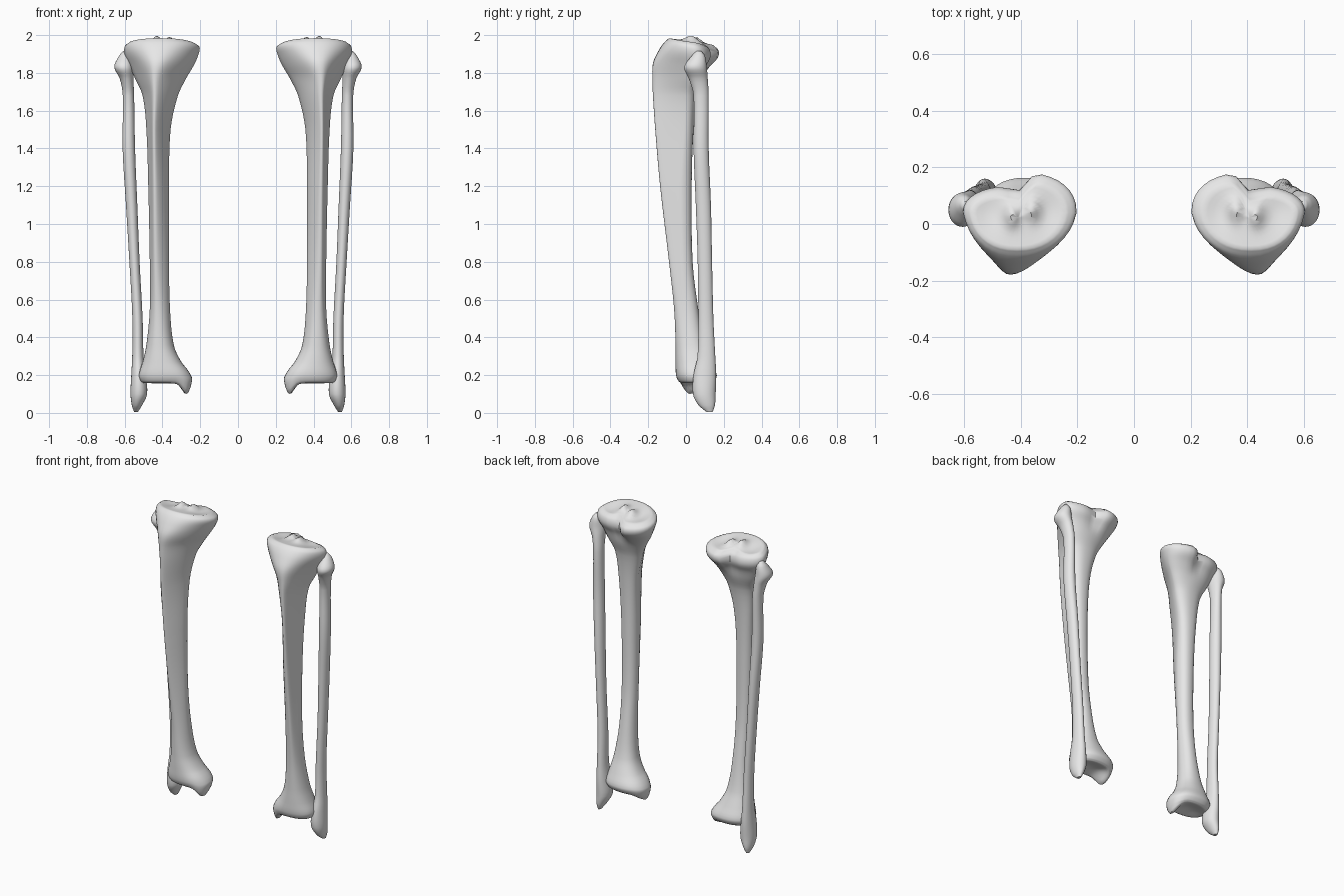
import bpy, bmesh, math

if "Cube" in bpy.data.objects:
    bpy.data.objects.remove(bpy.data.objects["Cube"])

bone = bpy.data.materials.new("bone_grey")
bone.use_nodes = True
colour = (0.8, 0.8, 0.8, 1)
bone.diffuse_color = colour
bone.node_tree.nodes["Principled BSDF"].inputs["Base Color"].default_value = colour

SIDES = 36


def bump(d, width):
    return math.exp(-(d / width) ** 2)


def ramp(v, low, high):
    t = min(1, max(0, (v - low) / (high - low)))
    return t * t * (3 - 2 * t)


def power(v, e):
    return math.copysign(abs(v) ** e, v)


def refine(rows, steps):
    """Smoothly add rows between the given ones."""
    out = []
    for i in range(len(rows) - 1):
        before, a, b = rows[max(i - 1, 0)], rows[i], rows[i + 1]
        after = rows[min(i + 2, len(rows) - 1)]
        h = a[0] - b[0]
        for k in range(steps):
            t = k / steps
            row = []
            for p, q, r, s, in zip(before, a, b, after):
                m0 = (r - p) * h / (before[0] - b[0])
                m1 = (s - q) * h / (a[0] - after[0])
                row.append(q + t * m0 + t * t * (3 * (r - q) - 2 * m0 - m1)
                           + t ** 3 * (2 * (q - r) + m0 + m1))
            row[0] = a[0] - t * h
            out.append(row)
    return out + [list(rows[-1])]


def tibia_ring(row):
    """Rounded triangle with a front crest and two rear lobes."""
    z, x0, x1, y0, ym, y1, tri, lobe = row
    mid, half = (x0 + x1) / 2, (x1 - x0) / 2
    ring = []
    for i in range(SIDES):
        a = math.tau * i / SIDES
        c, s = power(math.cos(a), 0.88), power(math.sin(a), 0.88)
        front = max(0, -s)
        x = mid + half * c * (1 - tri * front) + tri * (0.46 - mid) * front ** 2
        y = ym + s * ((y1 - ym) if s > 0 else (ym - y0))
        if s > 0:
            y -= lobe * s * (ramp(x, 0.34, 0.42) + 0.5 * bump(x - 0.41, 0.04))
        ring.append((x, y, z))
    return ring


def fibula_ring(row):
    z, cx, cy, rx, ry = row
    return [(cx + rx * math.cos(math.tau * i / SIDES),
             cy + ry * math.sin(math.tau * i / SIDES), z) for i in range(SIDES)]


def shrink(ring, f):
    n = len(ring)
    mx, my = sum(p[0] for p in ring) / n, sum(p[1] for p in ring) / n
    return [(mx + (x - mx) * f, my + (y - my) * f, z) for x, y, z in ring]


def shape_tibia(x, y, z):
    # backward slope, dished plateaus and the two central spines
    top = ramp(z, 1.75, 1.95)
    dz = -0.15 * y * top
    cap = ramp(z, 1.955, 1.97)
    for sx, sy in ((0.36, 0.05), (0.43, 0.03)):
        dz += cap * 0.032 * bump(x - sx, 0.025) * bump(y - sy, 0.04)
    for sx in (0.3, 0.51):
        dz -= cap * 0.012 * bump(x - sx, 0.05) * bump(y - 0.04, 0.07)
    # ankle point on the inner side and the hollow next to it
    low = 1 - ramp(z, 0.15, 0.24)
    dz -= low * 0.055 * bump(x - 0.275, 0.032) * bump(y - 0.03, 0.07)
    dz += low * 0.02 * bump(x - 0.4, 0.09) * bump(y - 0.05, 0.07)
    return x, y, z + dz


def loft(name, rings, mirror, shape=None):
    bm = bmesh.new()
    loops = []
    for ring in rings:
        pts = [shape(*p) if shape else p for p in ring]
        loops.append([bm.verts.new((mirror * x, y, z)) for x, y, z in pts])
    for a, b in zip(loops, loops[1:]):
        for i in range(SIDES):
            j = (i + 1) % SIDES
            bm.faces.new((a[i], a[j], b[j], b[i]))
    bm.faces.new(loops[0])
    bm.faces.new(loops[-1])
    bmesh.ops.recalc_face_normals(bm, faces=bm.faces)
    mesh = bpy.data.meshes.new(name)
    bm.to_mesh(mesh)
    bm.free()
    mesh.materials.append(bone)
    obj = bpy.data.objects.new(name, mesh)
    bpy.context.collection.objects.link(obj)
    bpy.ops.object.select_all(action="DESELECT")
    obj.select_set(True)
    bpy.context.view_layer.objects.active = obj
    bpy.ops.object.shade_smooth_by_angle(angle=math.radians(50))


# Shin bone: height, inner x, outer x, front y, widest y, rear y, crest, lobes
tibia = [
    (1.97, .24, .575, -.09, .04, .15, .1, .05),
    (1.945, .205, .6, -.115, .04, .18, .15, .05),
    (1.9, .21, .6, -.145, .04, .175, .25, .04),
    (1.84, .235, .575, -.175, .03, .13, .45, .02),
    (1.77, .275, .545, -.178, .02, .09, .6, 0),
    (1.68, .318, .505, -.175, 0, .06, .6, 0),
    (1.5, .357, .485, -.163, -.01, .04, .6, 0),
    (1.2, .365, .475, -.137, -.03, .03, .5, 0),
    (.8, .365, .467, -.09, -.02, .035, .4, 0),
    (.55, .36, .467, -.063, 0, .065, .2, 0),
    (.36, .34, .485, -.055, .03, .1, .05, 0),
    (.27, .3, .505, -.055, .045, .135, 0, 0),
    (.2, .245, .525, -.053, .05, .163, 0, 0),
    (.165, .25, .515, -.04, .05, .15, 0, 0),
    (.152, .265, .5, -.025, .05, .135, 0, 0),
]

# Calf bone: height, centre x, centre y, half width, half depth
fibula = [
    (1.917, .597, .068, .01, .012),
    (1.89, .6, .065, .03, .035),
    (1.83, .605, .05, .05, .06),
    (1.77, .59, .065, .036, .05),
    (1.68, .58, .08, .03, .04),
    (1.4, .578, .08, .033, .04),
    (1.1, .563, .092, .03, .04),
    (.8, .548, .1, .027, .038),
    (.5, .532, .105, .027, .04),
    (.3, .53, .108, .03, .047),
    (.2, .527, .1, .038, .06),
    (.1, .525, .097, .044, .06),
    (.04, .535, .11, .027, .043),
    (.005, .54, .125, .01, .016),
]

shaft = [tibia_ring(r) for r in refine(tibia, 4)]
scales = [0.04 + 0.12 * k for k in range(8)]
plateau = [shrink(shaft[0], f) for f in scales]
ankle = [shrink(shaft[-1], f) for f in reversed(scales)]
calf = [fibula_ring(r) for r in refine(fibula, 4)]

for side, mirror in (("left", 1), ("right", -1)):
    loft(side + "_shin_bone", plateau + shaft + ankle, mirror, shape_tibia)
    loft(side + "_calf_bone", calf, mirror)
